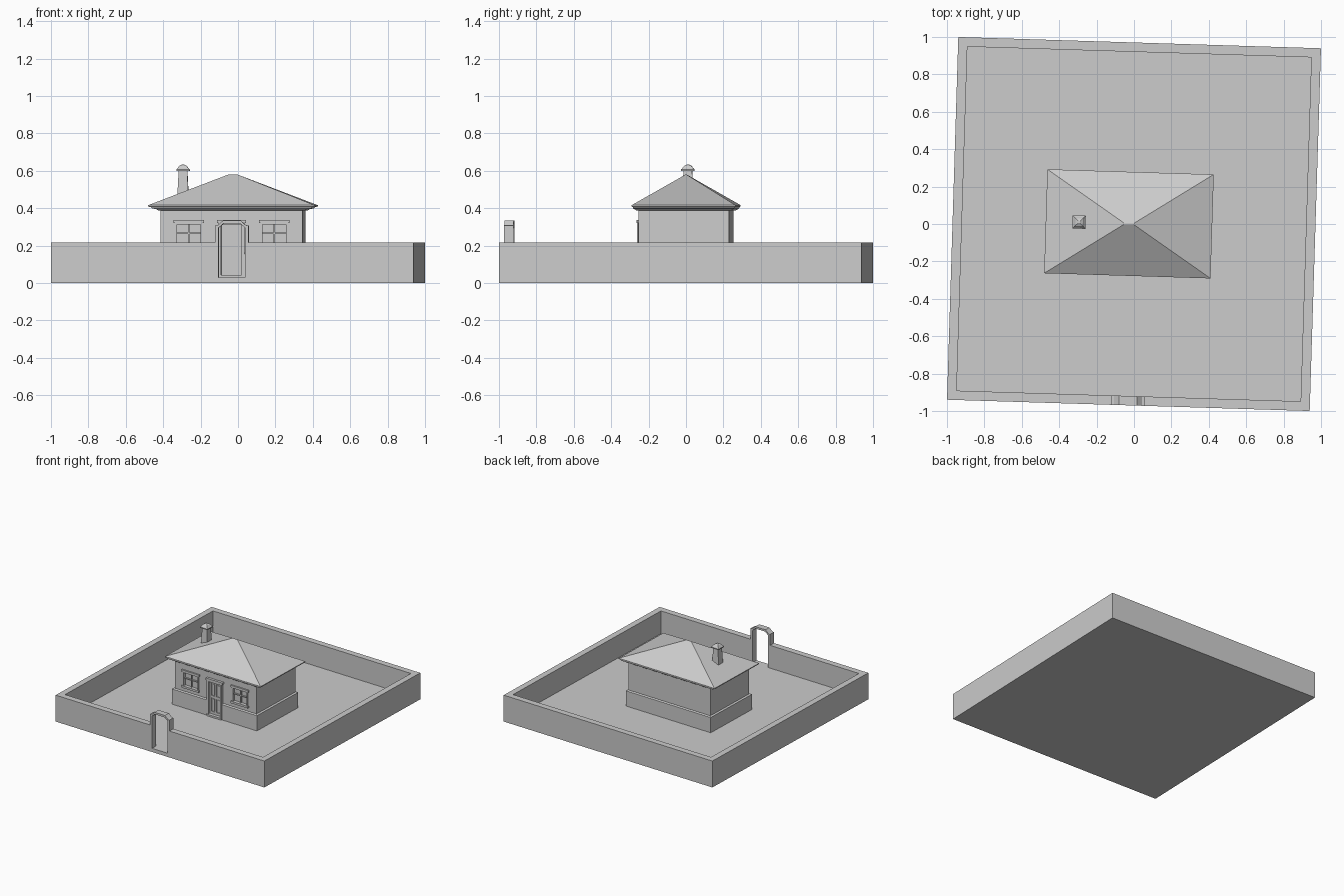
import bpy, bmesh, math

if "Cube" in bpy.data.objects:
    bpy.data.objects.remove(bpy.data.objects["Cube"])

TURN = math.radians(-1.78)      # the whole plot is slightly turned
HX = -0.027                     # house centre line
FRONT = -0.242                  # house front wall

mat = bpy.data.materials.new("plain grey")
mat.diffuse_color = (0.604, 0.604, 0.604, 1)
mat.use_nodes = True
mat.node_tree.nodes["Principled BSDF"].inputs["Base Color"].default_value = mat.diffuse_color


def finish(name, bm):
    bmesh.ops.recalc_face_normals(bm, faces=bm.faces)
    me = bpy.data.meshes.new(name)
    bm.to_mesh(me)
    bm.free()
    me.materials.append(mat)
    ob = bpy.data.objects.new(name, me)
    ob.rotation_euler.z = TURN
    bpy.context.collection.objects.link(ob)
    return ob


def loft(name, cx, cy, levels):
    """Stack of rectangles (half x, half y, z) joined into a closed solid."""
    bm = bmesh.new()
    rings = [[bm.verts.new((cx + sx * hx, cy + sy * hy, z))
              for sx, sy in ((-1, -1), (1, -1), (1, 1), (-1, 1))]
             for hx, hy, z in levels]
    for a, b in zip(rings, rings[1:]):
        for i in range(4):
            j = (i + 1) % 4
            bm.faces.new((a[i], a[j], b[j], b[i]))
    bm.faces.new(rings[0])
    bm.faces.new(rings[-1])
    return finish(name, bm)


def box(name, x0, x1, y0, y1, z0, z1):
    hx, hy = (x1 - x0) / 2, (y1 - y0) / 2
    return loft(name, (x0 + x1) / 2, (y0 + y1) / 2, [(hx, hy, z0), (hx, hy, z1)])


def arch(name, cx, outer, inner, y0, y1):
    """Extruded symmetrical arch from right-hand outer and inner outlines."""
    o = [(-x, z) for x, z in outer] + [(x, z) for x, z in reversed(outer)]
    i = [(-x, z) for x, z in inner] + [(x, z) for x, z in reversed(inner)]
    bm = bmesh.new()
    vs = [[bm.verts.new((cx + x, y, z)) for x, z in o + i[::-1]] for y in (y0, y1)]
    n = len(vs[0])
    bm.faces.new(vs[0])
    bm.faces.new(vs[1])
    for k in range(n):
        m = (k + 1) % n
        bm.faces.new((vs[0][k], vs[0][m], vs[1][m], vs[1][k]))
    return finish(name, bm)


def cut(ob, *dims):
    """Cut a box-shaped recess out of a part."""
    c = box("cutter", *dims)
    c.hide_render = True
    m = ob.modifiers.new("recess", 'BOOLEAN')
    m.operation, m.solver, m.object = 'DIFFERENCE', 'EXACT', c
    bpy.context.view_layer.update()
    bpy.context.view_layer.objects.active = ob
    bpy.ops.object.modifier_apply(modifier=m.name)
    bpy.data.objects.remove(c)


# walled yard with a gateway in the front
yard = box("yard", -0.97, 0.97, -0.97, 0.97, 0, 0.217)
cut(yard, -0.92, 0.92, -0.92, 0.92, 0.03, 0.4)
cut(yard, -0.075, 0.069, -1.1, -0.9, 0.03, 0.4)

# gate arch with sloped shoulders
arch("gate_arch", -0.003,
     [(0.076, 0.03), (0.076, 0.216), (0.09, 0.216), (0.09, 0.307),
      (0.075, 0.309), (0.048, 0.333)],
     [(0.071, 0.03), (0.071, 0.295), (0.046, 0.317)], -0.97, -0.92)

# house walls and plinth with recesses for the openings
walls = loft("house_walls", HX, 0, [(0.38, 0.242, 0.1), (0.38, 0.242, 0.395)])
plinth = loft("plinth", HX, 0, [(0.395, 0.257, 0.03), (0.395, 0.257, 0.155), (0.385, 0.247, 0.16)])
for part in (walls, plinth):
    cut(part, HX - 0.06, HX + 0.06, -0.4, FRONT + 0.015, 0.02, 0.312)

# windows: recess, mullions, surround, lintel and sill
for side, s in (("left", -1), ("right", 1)):
    wx = HX + s * 0.229
    cut(walls, wx - 0.066, wx + 0.066, -0.4, FRONT + 0.015, 0.205, 0.315)
    box(side + "_window_mullion", wx - 0.004, wx + 0.004, FRONT + 0.003, FRONT + 0.016, 0.2, 0.318)
    box(side + "_window_crossbar", wx - 0.068, wx + 0.068, FRONT + 0.004, FRONT + 0.016, 0.261, 0.269)
    arch(side + "_window_surround", wx, [(0.073, 0.195), (0.073, 0.322)],
         [(0.063, 0.195), (0.063, 0.313)], FRONT - 0.006, FRONT + 0.014)
    box(side + "_window_lintel", wx - 0.082, wx + 0.082, FRONT - 0.012, FRONT + 0.002, 0.32, 0.336)
    box(side + "_window_sill", wx - 0.08, wx + 0.08, FRONT - 0.014, FRONT + 0.014, 0.19, 0.207)

# front door with four sunken panels, frame, lintel and step
door = box("front_door", HX - 0.058, HX + 0.058, FRONT + 0.003, FRONT + 0.018, 0.04, 0.315)
for s in (-1, 1):
    px = HX + s * 0.024
    for z0, z1 in ((0.065, 0.175), (0.195, 0.295)):
        cut(door, px - 0.016, px + 0.016, -0.4, FRONT + 0.009, z0, z1)
        box("door_panel", px - 0.011, px + 0.011, FRONT + 0.005, FRONT + 0.012, z0 + 0.006, z1 - 0.006)
arch("door_frame", HX, [(0.07, 0.03), (0.07, 0.322)],
     [(0.055, 0.03), (0.055, 0.311)], FRONT - 0.018, FRONT + 0.014)
box("door_lintel", HX - 0.077, HX + 0.077, FRONT - 0.02, FRONT + 0.002, 0.32, 0.336)
box("door_step", HX - 0.068, HX + 0.068, FRONT - 0.024, FRONT + 0.016, 0.03, 0.044)

# hipped roof with stepped eaves
loft("roof", HX, 0, [(0.376, 0.238, 0.388), (0.392, 0.254, 0.388), (0.404, 0.266, 0.396),
                     (0.424, 0.270, 0.398), (0.432, 0.272, 0.406), (0.445, 0.278, 0.409),
                     (0.445, 0.278, 0.416), (0.027, 0.004, 0.579)])

# tapered chimney with domed square cap
loft("chimney", -0.294, 0.001, [(0.033, 0.033, 0.42), (0.028, 0.028, 0.5), (0.023, 0.023, 0.6),
                                (0.035, 0.035, 0.6), (0.035, 0.035, 0.608), (0.03, 0.03, 0.612),
                                (0.02, 0.02, 0.626), (0.006, 0.006, 0.633)])
